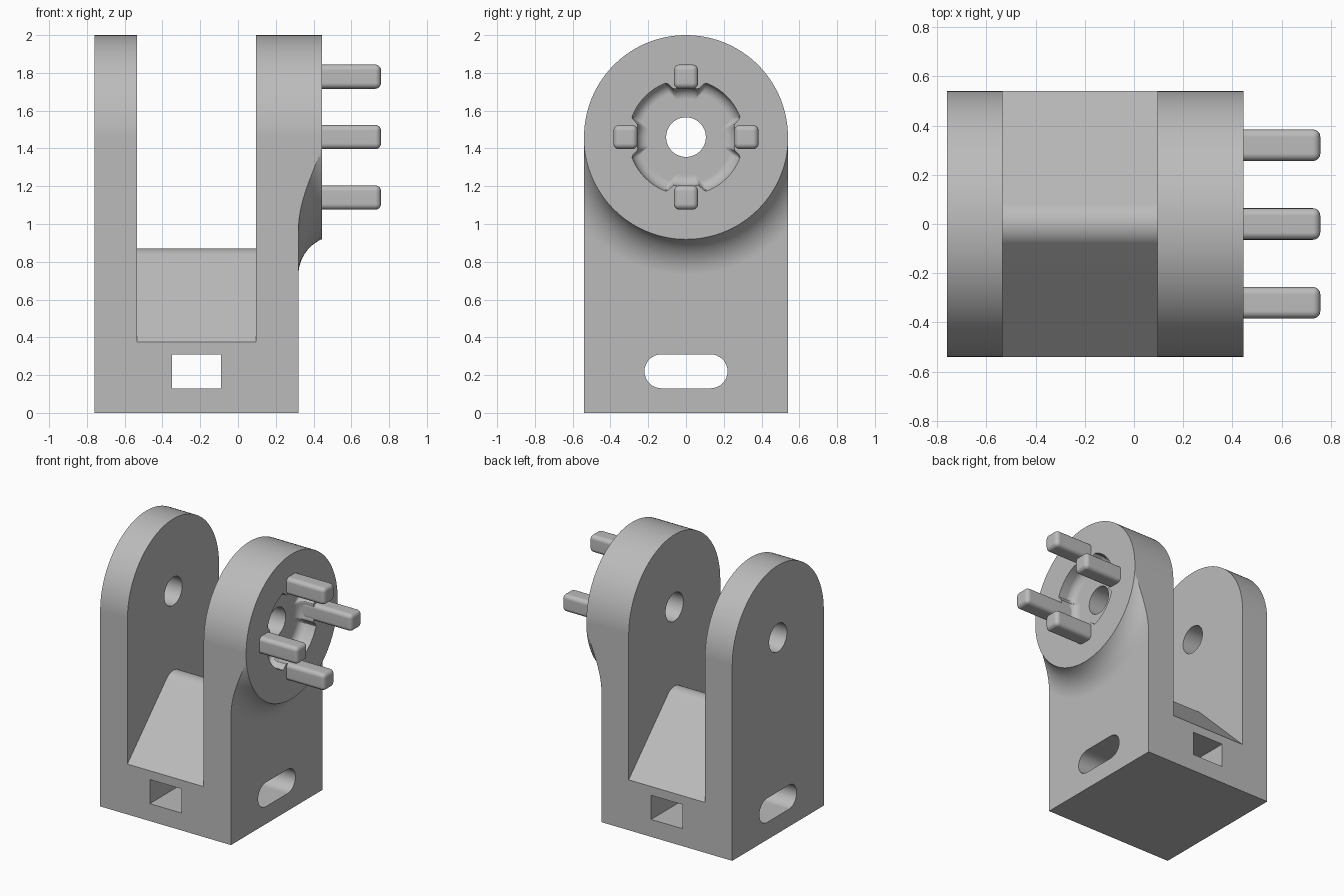
import bpy
import bmesh
from math import sin, cos, pi, radians, atan2

if "Cube" in bpy.data.objects:
    bpy.data.objects.remove(bpy.data.objects["Cube"], do_unlink=True)

HALF = 0.54      # half depth of the bracket and radius of its round tops
AXLE_Z = 1.46    # height of the axle
FACE = 0.32      # outer face of the right arm
BOSS = 0.445     # outer face of the boss

grey = bpy.data.materials.new("light grey")
grey.use_nodes = True
colour = (0.5, 0.5, 0.5, 1)
grey.diffuse_color = colour
grey.node_tree.nodes["Principled BSDF"].inputs["Base Color"].default_value = colour


def arc(cy, cz, r, start, end, n):
    """Points on an arc in the YZ plane, angles in degrees."""
    angles = [radians(start + (end - start) * i / n) for i in range(n + 1)]
    return [(cy + r * cos(a), cz + r * sin(a)) for a in angles]


def ring(radius, n=128):
    """Closed outline round the axle; radius is a function of the angle."""
    angles = [2 * pi * i / n for i in range(n)]
    return [(radius(a) * cos(a), AXLE_Z + radius(a) * sin(a)) for a in angles]


def loft(name, sections):
    """Solid through (x, outline) sections, capped at both ends."""
    bm = bmesh.new()
    loops = [[bm.verts.new((x, y, z)) for y, z in outline] for x, outline in sections]
    n = len(loops[0])
    for a, b in zip(loops, loops[1:]):
        for i in range(n):
            j = (i + 1) % n
            bm.faces.new((a[i], a[j], b[j], b[i]))
    bm.faces.new(loops[0])
    bm.faces.new(loops[-1])
    bmesh.ops.recalc_face_normals(bm, faces=bm.faces)
    mesh = bpy.data.meshes.new(name)
    bm.to_mesh(mesh)
    bm.free()
    mesh.materials.append(grey)
    obj = bpy.data.objects.new(name, mesh)
    bpy.context.collection.objects.link(obj)
    return obj


def prism(name, x0, x1, outline):
    return loft(name, [(x0, outline), (x1, outline)])


def box(x0, x1, y0, y1, z0, z1, name):
    return prism(name, x0, x1, [(y0, z0), (y1, z0), (y1, z1), (y0, z1)])


def activate(obj):
    bpy.ops.object.select_all(action='DESELECT')
    obj.select_set(True)
    bpy.context.view_layer.objects.active = obj


def apply(obj, kind, **settings):
    activate(obj)
    mod = obj.modifiers.new(kind.lower(), kind)
    for key, value in settings.items():
        setattr(mod, key, value)
    bpy.ops.object.modifier_apply(modifier=mod.name)


def combine(obj, cutter, operation='DIFFERENCE'):
    cutter.hide_render = True
    apply(obj, 'BOOLEAN', operation=operation, solver='EXACT', object=cutter)
    bpy.data.objects.remove(cutter, do_unlink=True)


def finish(obj):
    activate(obj)
    bpy.ops.object.shade_smooth_by_angle(angle=radians(30))
    apply(obj, 'WEIGHTED_NORMAL', keep_sharp=True)


# Bracket: one arched block, from the left face to the boss face
arch = [(-HALF, 0), (HALF, 0)] + arc(0, AXLE_Z, HALF, 0, 180, 64)
bracket = prism("bracket", -0.76, BOSS, arch)

# Round boss flaring into the flat face of the right arm
flare = [(-1, 2), (FACE, 2)]
R = 0.207
for i in range(13):
    a = radians(5.5 * i)
    flare.append((FACE + R - R * cos(a), 0.73 - R * sin(a)))
flare.append((0.5, 0.541))
combine(bracket, loft("flare", [(x, ring(lambda a, r=r: r)) for x, r in flare]), 'INTERSECT')

# Gap between the arms, leaving the rounded ridge at the bottom
ridge = arc(0, 0.76, 0.11, 135, 45, 16)
gap = [(-0.64, 0.276)] + ridge + [(0.64, 0.276), (0.64, 2.2), (-0.64, 2.2)]
combine(bracket, prism("gap", -0.535, 0.095, gap))

# Square window from front to back and rounded slot from side to side
combine(bracket, box(-0.35, -0.09, -1, 1, 0.13, 0.31, "window"))
slot = arc(0.13, 0.22, 0.09, -90, 90, 16) + arc(-0.13, 0.22, 0.09, 90, 270, 16)
combine(bracket, prism("slot", -1, 1, slot))

# Axle hole through both arms
combine(bracket, prism("axle_hole", -1, 1, ring(lambda a: 0.105, 64)))


# Recess in the boss, narrowing at each prong, with a filleted floor
def recess_radius(a):
    off = abs((a + pi / 4) % (pi / 2) - pi / 4)
    t = min(max((off - 0.24) / 0.12, 0), 1)
    return 0.262 + 0.043 * t * t * (3 - 2 * t)


F = 0.06
steps = [(FACE + F - F * cos(a), F - F * sin(a)) for a in [pi / 16 * i for i in range(9)]]
steps.append((0.6, 0))
combine(bracket, loft("recess", [
    (x, ring(lambda a, inset=inset: recess_radius(a) - inset, 192)) for x, inset in steps]))
finish(bracket)

# Four rounded prongs standing out of the boss
for name, y, z in (("top_prong", 0, 1), ("bottom_prong", 0, -1),
                   ("front_prong", -1, 0), ("back_prong", 1, 0)):
    cy, cz, h = y * 0.32, AXLE_Z + z * 0.32, 0.064
    prong = box(0.29, 0.757, cy - h, cy + h, cz - h, cz + h, name)
    apply(prong, 'BEVEL', width=0.03, segments=5)
    finish(prong)
